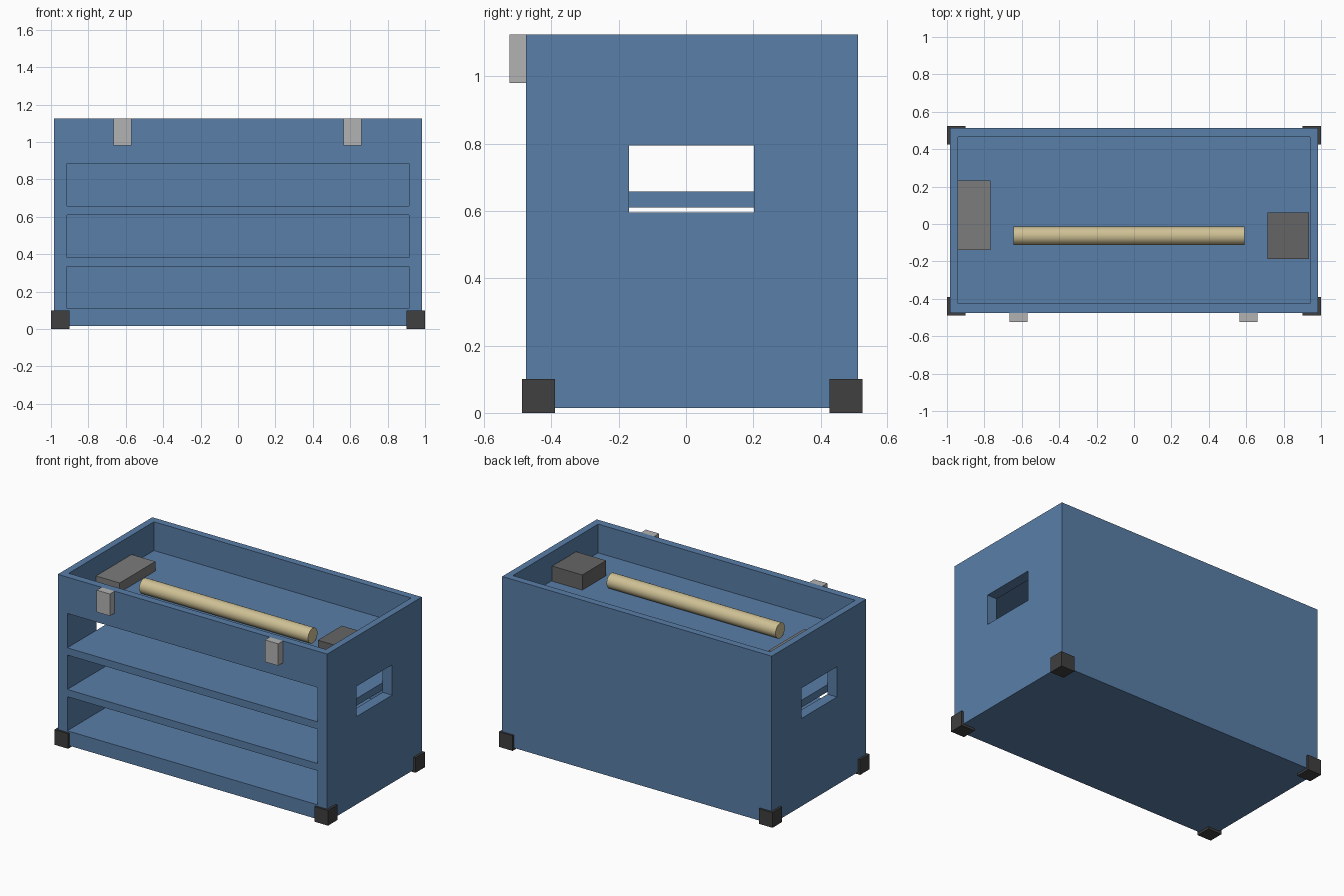
import bpy

if "Cube" in bpy.data.objects:
    bpy.data.objects.remove(bpy.data.objects["Cube"])


def material(name, r, g, b):
    mat = bpy.data.materials.new(name)
    mat.diffuse_color = (r, g, b, 1)
    mat.use_nodes = True
    mat.node_tree.nodes["Principled BSDF"].inputs["Base Color"].default_value = mat.diffuse_color
    return mat


BLUE = material("blue_paint", 0.10, 0.21, 0.39)
BLACK = material("dark_rubber", 0.05, 0.05, 0.05)
STEEL = material("steel", 0.45, 0.45, 0.45)
WOOD = material("wood", 0.62, 0.53, 0.30)
GREY = material("mid_grey", 0.20, 0.20, 0.20)
DARK = material("dark_grey", 0.13, 0.13, 0.13)


def box(name, x, y, z, mat=None):
    """Box from (min, max) ranges along each axis."""
    bpy.ops.mesh.primitive_cube_add(size=1)
    ob = bpy.context.object
    ob.name = name
    ob.location = [(a + b) / 2 for a, b in (x, y, z)]
    ob.scale = [b - a for a, b in (x, y, z)]
    bpy.ops.object.transform_apply(location=False, rotation=False, scale=True)
    if mat:
        ob.data.materials.append(mat)
    return ob


def cut(target, name, x, y, z):
    cutter = box(name, x, y, z, BLUE)
    cutter.hide_render = True
    cutter.display_type = 'WIRE'
    mod = target.modifiers.new(name, 'BOOLEAN')
    mod.operation = 'DIFFERENCE'
    mod.solver = 'EXACT'
    mod.object = cutter


# Main case: top tray, open-front cavity, hand holes through both ends
FRONT, BACK, TRAY = -0.475, 0.512, 0.935
case = box("case", (-0.985, 0.985), (FRONT, BACK), (0.015, 1.125), BLUE)
cut(case, "tray_cutter", (-0.94, 0.94), (-0.425, 0.465), (TRAY, 1.3))
cut(case, "cavity_cutter", (-0.915, 0.915), (-0.6, 0.46), (0.11, 0.885))
cut(case, "hand_hole_cutter", (-1.2, 1.2), (-0.17, 0.202), (0.595, 0.795))

# Shelves dividing the cavity into three bays
for i, z in enumerate((0.335, 0.61)):
    box(f"shelf_{i + 1}", (-0.915, 0.915), (FRONT, 0.46), (z, z + 0.048), BLUE)

# Corner guards
for xn, x in (("left", (-1.0, -0.9)), ("right", (0.9, 1.0))):
    for yn, y in (("front", (-0.488, -0.39)), ("back", (0.426, 0.525))):
        box(f"corner_guard_{yn}_{xn}", x, y, (0, 0.1), BLACK)

# Front latches
for side, cx in (("left", -0.617), ("right", 0.613)):
    box(f"latch_{side}", (cx - 0.048, cx + 0.048), (-0.525, FRONT),
        (0.98, 1.125), STEEL)

# Contents of the tray: flat block, tall block and wooden rod
box("flat_block", (-0.94, -0.767), (-0.14, 0.232), (TRAY, 0.998), GREY)
box("tall_block", (0.715, 0.935), (-0.188, 0.062), (TRAY, 1.035), DARK)

bpy.ops.mesh.primitive_cylinder_add(
    vertices=32, radius=0.049, depth=1.235,
    location=(-0.027, -0.063, TRAY + 0.049), rotation=(0, 1.5707963, 0))
rod = bpy.context.object
rod.name = "wooden_rod"
rod.data.materials.append(WOOD)
bpy.ops.object.shade_smooth_by_angle()
